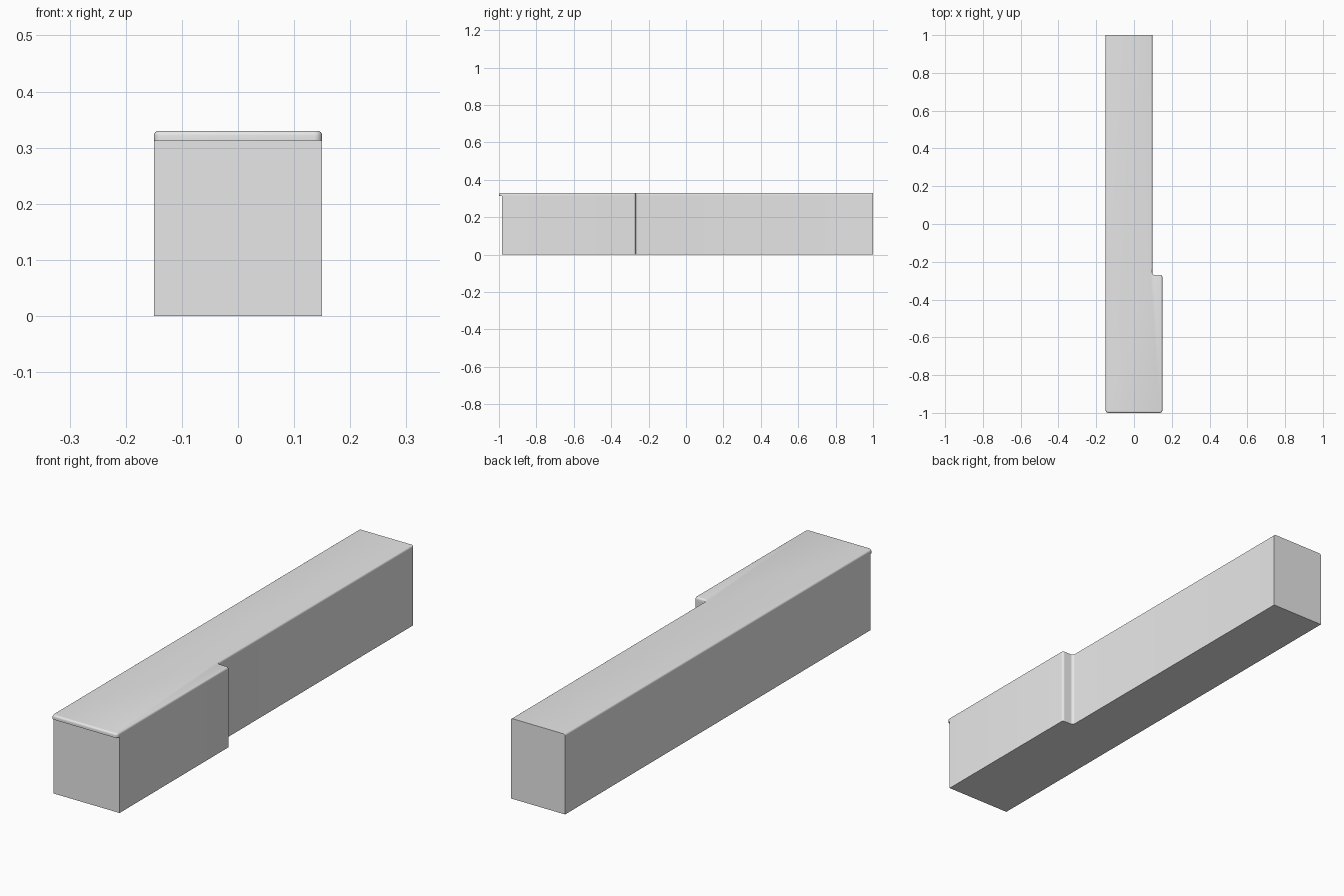
import bpy, bmesh, math
from mathutils import Vector

if "Cube" in bpy.data.objects:
    bpy.data.objects.remove(bpy.data.objects["Cube"])

grey = bpy.data.materials.new("light grey")
grey.diffuse_color = (0.8, 0.8, 0.8, 1)
grey.use_nodes = True
grey.node_tree.nodes["Principled BSDF"].inputs["Base Color"].default_value = grey.diffuse_color


def rounded_outline(corners, steps=6):
    """Plan outline; every corner is (x, y, radius), right-angled."""
    pts = []
    n = len(corners)
    for i, (x, y, r) in enumerate(corners):
        p = Vector((x, y))
        if r == 0:
            pts.append(p)
            continue
        a = (Vector(corners[i - 1][:2]) - p).normalized() * r
        b = (Vector(corners[(i + 1) % n][:2]) - p).normalized() * r
        for k in range(steps + 1):
            t = math.pi / 2 * k / steps
            pts.append(p + a * (1 - math.sin(t)) + b * (1 - math.cos(t)))
    return pts


def prism(name, corners, z0, z1, top_round=0):
    bm = bmesh.new()
    face = bm.faces.new([bm.verts.new((p.x, p.y, z0)) for p in rounded_outline(corners)])
    ext = bmesh.ops.extrude_face_region(bm, geom=[face], use_keep_orig=True)
    top = [v for v in ext["geom"] if isinstance(v, bmesh.types.BMVert)]
    bmesh.ops.translate(bm, verts=top, vec=(0, 0, z1 - z0))
    bmesh.ops.recalc_face_normals(bm, faces=bm.faces)
    if top_round:
        # round the top rim everywhere except the back end
        rim = [e for e in bm.edges if all(v.co.z > z1 - 1e-5 for v in e.verts)
               and not all(v.co.y > 0.999 for v in e.verts)]
        bmesh.ops.bevel(bm, geom=rim, offset=top_round, segments=4, profile=0.5,
                        affect='EDGES', clamp_overlap=False)
    mesh = bpy.data.meshes.new(name)
    bm.to_mesh(mesh)
    bm.free()
    mesh.materials.append(grey)
    obj = bpy.data.objects.new(name, mesh)
    bpy.context.collection.objects.link(obj)
    bpy.context.view_layer.objects.active = obj
    obj.select_set(True)
    bpy.ops.object.shade_smooth_by_angle(angle=0.6)
    obj.select_set(False)


def plan(front, front_radius):
    return [(-0.15, front, front_radius), (0.15, front, front_radius),
            (0.15, -0.27, 0.01), (0.097, -0.27, 0.012),
            (0.097, 1, 0), (-0.15, 1, 0)]


# Stepped counter body, and the top slab that overhangs its front
prism("counter_body", plan(-0.984, 0), 0, 0.313)
prism("counter_top", plan(-1, 0.014), 0.313, 0.33, 0.008)
